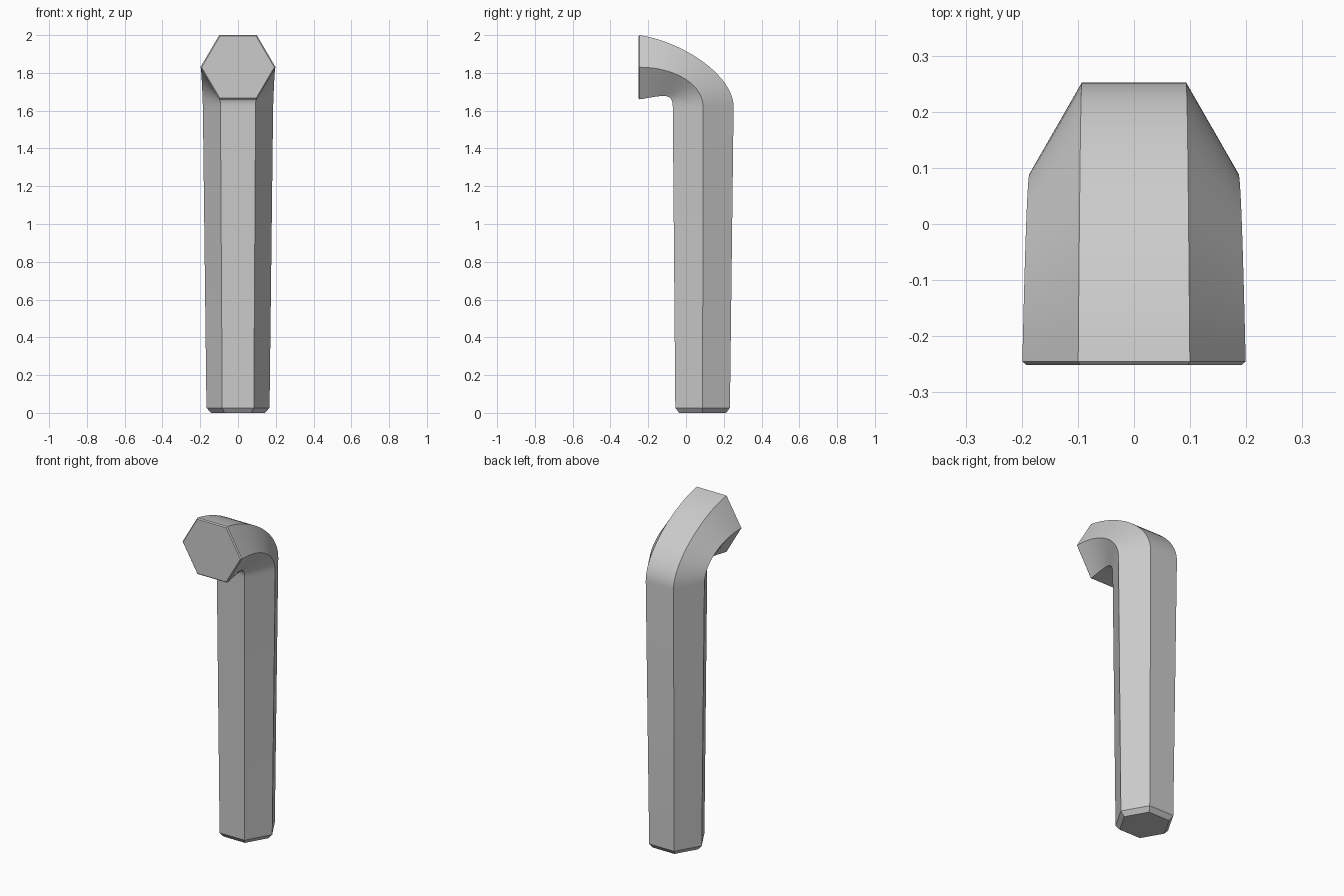
import bpy, bmesh, math

cube = bpy.data.objects.get("Cube")
if cube:
    bpy.data.objects.remove(cube, do_unlink=True)

# Material
grey = bpy.data.materials.new("light_grey")
grey.use_nodes = True
colour = (0.6, 0.6, 0.6, 1)
grey.diffuse_color = colour
grey.node_tree.nodes["Principled BSDF"].inputs["Base Color"].default_value = colour


def bezier(points, t):
    s = 1 - t
    weights = (s ** 3, 3 * s * s * t, 3 * s * t * t, t ** 3)
    return tuple(sum(w * p[i] for w, p in zip(weights, points)) for i in (0, 1))


def hexagon(r, outer, middle, inner):
    """Six corners from the (y, z) of the outer, middle and inner lines."""
    h = r / 2
    return [(h, *outer), (r, *middle), (h, *inner),
            (-h, *inner), (-r, *middle), (-h, *outer)]


def grip_ring(r, z, y=0.088):
    h = r * math.sqrt(3) / 2
    return hexagon(r, (y + h, z), (y, z), (y - h, z))


# Straight tapering grip with a chamfered foot
rings = [grip_ring(0.143, 0), grip_ring(0.167, 0.027)]

# Bend: three guide lines from the grip to the flared end
END = -0.245
outer_line = [(0.252, 1.62), (0.252, 1.78), (0.0, 1.96), (END, 2.0)]
middle_line = [(0.09, 1.62), (0.09, 1.74), (-0.06, 1.83), (END, 1.83)]
inner_line = [(-0.07, 1.62), (-0.07, 1.70), (-0.12, 1.68), (END, 1.66)]
STEPS = 20
for i in range(STEPS + 1):
    t = i / STEPS
    rings.append(hexagon(0.186 + 0.013 * t, bezier(outer_line, t),
                         bezier(middle_line, t), bezier(inner_line, t)))

# Narrow chamfer round the end face
y = END - 0.006
rings.append(hexagon(0.192, (y, 1.994), (y, 1.83), (y, 1.666)))

# Skin the rings and cap both ends
bm = bmesh.new()
loops = [[bm.verts.new(p) for p in ring] for ring in rings]
for a, b in zip(loops, loops[1:]):
    for i in range(6):
        j = (i + 1) % 6
        bm.faces.new((a[i], a[j], b[j], b[i]))
bm.faces.new(loops[0])
bm.faces.new(loops[-1])
bmesh.ops.recalc_face_normals(bm, faces=bm.faces)
mesh = bpy.data.meshes.new("bent_hex_handle")
bm.to_mesh(mesh)
bm.free()
mesh.materials.append(grey)

handle = bpy.data.objects.new("bent_hex_handle", mesh)
bpy.context.collection.objects.link(handle)
bpy.ops.object.select_all(action="DESELECT")
handle.select_set(True)
bpy.context.view_layer.objects.active = handle
bpy.ops.object.shade_smooth_by_angle(angle=math.radians(32))
